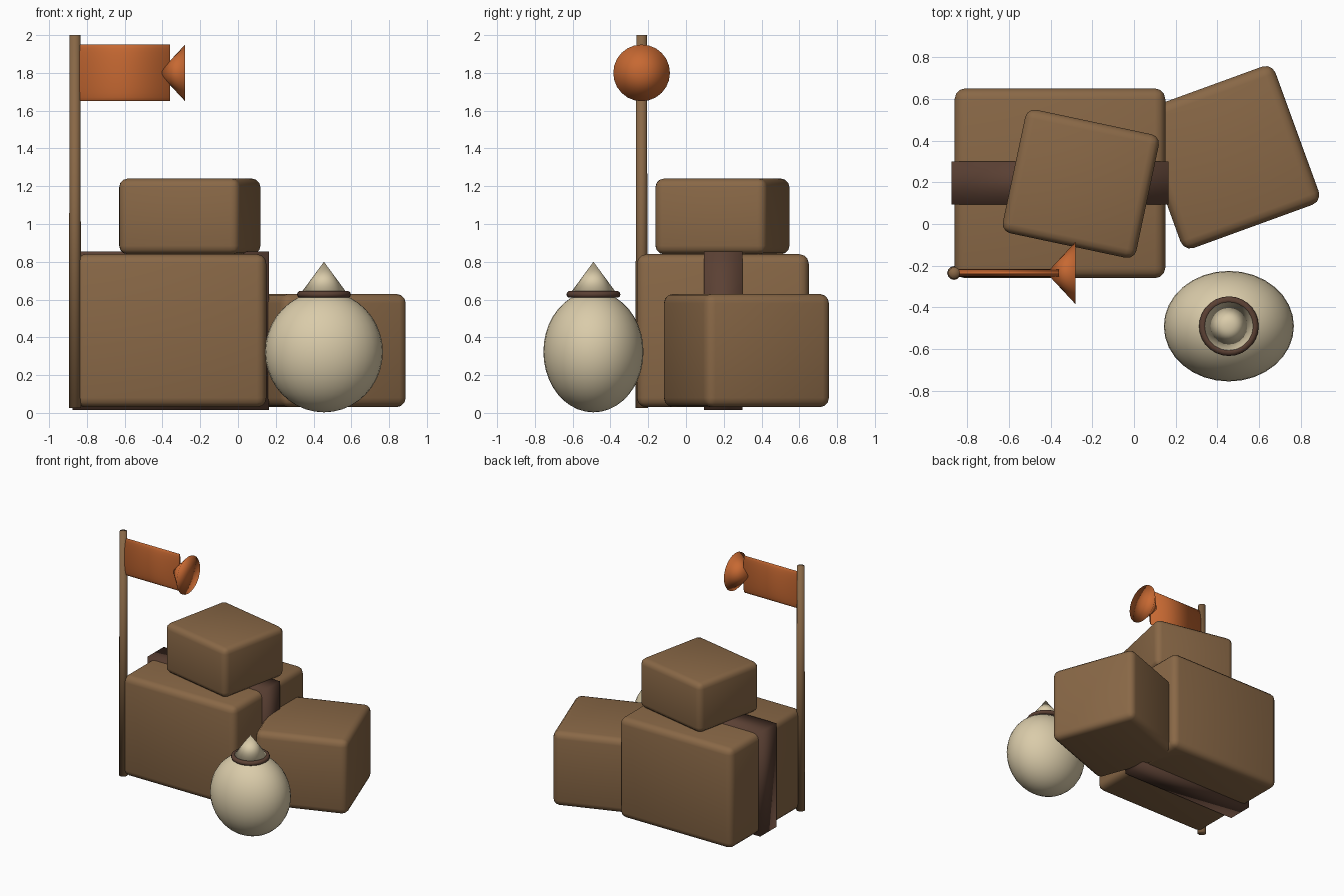
import bpy
from math import radians, pi

cube = bpy.data.objects.get("Cube")
if cube:
    bpy.data.objects.remove(cube, do_unlink=True)


def material(name, rgb):
    m = bpy.data.materials.new(name)
    m.use_nodes = True
    m.diffuse_color = (*rgb, 1)
    for node in m.node_tree.nodes:
        if node.type == 'BSDF_PRINCIPLED':
            node.inputs["Base Color"].default_value = (*rgb, 1)
            node.inputs["Roughness"].default_value = 0.8
    return m


WOOD = material("warm_brown", (0.25, 0.138, 0.062))
STRAP = material("dark_brown", (0.105, 0.052, 0.034))
ORANGE = material("burnt_orange", (0.57, 0.14, 0.032))
CLOTH = material("pale_beige", (0.70, 0.60, 0.40))


def finish(name, mat):
    """Name, colour and smooth the newest object."""
    ob = bpy.context.object
    ob.name = name
    ob.data.materials.append(mat)
    bpy.ops.object.transform_apply(location=False, rotation=False, scale=True)
    bpy.ops.object.shade_smooth()
    return ob


def box(name, mat, centre, size, turn=0, bevel=0):
    bpy.ops.mesh.primitive_cube_add(size=1, location=centre,
                                    rotation=(0, 0, radians(turn)))
    bpy.context.object.scale = size
    ob = finish(name, mat)
    if bevel:
        mod = ob.modifiers.new("rounded_edges", 'BEVEL')
        mod.width = bevel
        mod.segments = 3
    return ob


def cone(name, mat, centre, r1, r2, depth, sides, rot=(0, 0, 0), scale=(1, 1, 1)):
    bpy.ops.mesh.primitive_cone_add(vertices=sides, radius1=r1, radius2=r2,
                                    depth=depth, location=centre, rotation=rot,
                                    end_fill_type='TRIFAN')
    bpy.context.object.scale = scale
    return finish(name, mat)


# Stacked crates and the strap around the largest
box("large_crate", WOOD, (-0.355, 0.195, 0.435), (1.01, 0.91, 0.81), bevel=0.05)
box("top_crate", WOOD, (-0.255, 0.193, 1.04), (0.655, 0.605, 0.40), -12, 0.045)
box("side_crate", WOOD, (0.451, 0.32, 0.33), (0.705, 0.705, 0.60), 20, 0.05)
box("crate_strap", STRAP, (-0.355, 0.197, 0.435), (1.04, 0.205, 0.84))

# Pole with a flattened windsock and flared tail
PX, PY = -0.863, -0.235
cone("pole", WOOD, (PX, PY, 1.013), 0.033, 0.028, 1.974, 12)
cone("banner_body", ORANGE, (-0.60, PY, 1.80), 0.15, 0.15, 0.48, 24,
     (0, pi / 2, 0), (1, 0.12, 1))
cone("banner_tail", ORANGE, (-0.35, PY, 1.80), 0.15, 0, 0.14, 24, (0, -pi / 2, 0))

# Round sack with a tied neck
SX, SY = 0.455, -0.49
bpy.ops.mesh.primitive_uv_sphere_add(segments=32, ring_count=20, radius=1,
                                     location=(SX, SY, 0.323))
bpy.context.object.scale = (0.312, 0.265, 0.32)
finish("sack_body", CLOTH)
cone("sack_neck", CLOTH, (SX, SY, 0.715), 0.125, 0, 0.17, 20)
bpy.ops.mesh.primitive_torus_add(major_segments=28, minor_segments=10,
                                 major_radius=0.125, minor_radius=0.018,
                                 location=(SX, SY, 0.627))
finish("sack_tie", STRAP)
